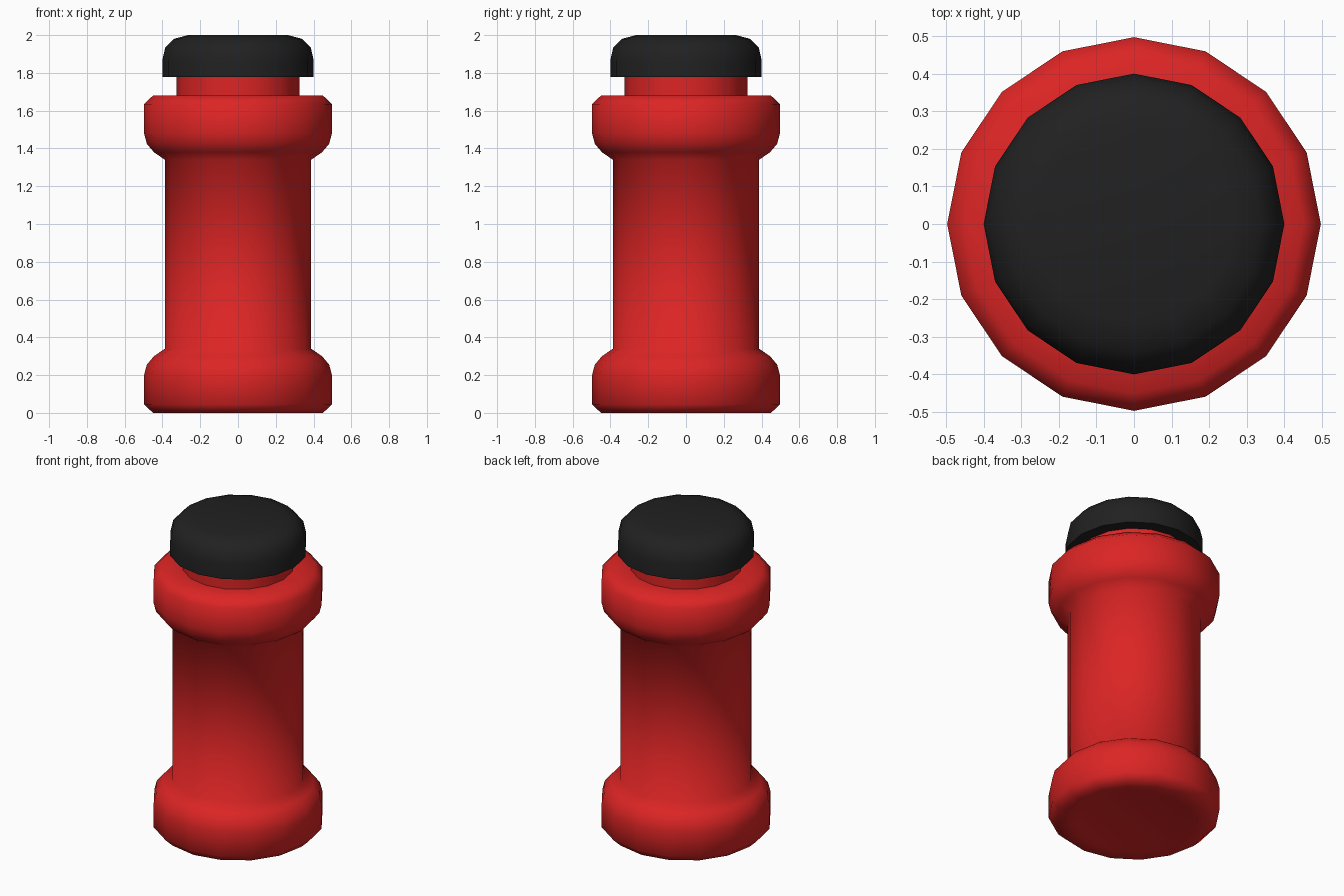
import bpy, bmesh, math

if "Cube" in bpy.data.objects:
    bpy.data.objects.remove(bpy.data.objects["Cube"])

SIDES = 16


def material(name, color):
    m = bpy.data.materials.new(name)
    m.diffuse_color = (*color, 1)
    m.use_nodes = True
    m.node_tree.nodes["Principled BSDF"].inputs["Base Color"].default_value = m.diffuse_color
    return m


def lathe(name, profile, mat):
    """Spin a (radius, height) profile around z; zero radius makes a pole."""
    bm = bmesh.new()
    rings = []
    for r, z in profile:
        if r == 0:
            rings.append([bm.verts.new((0, 0, z))] * SIDES)
        else:
            rings.append([bm.verts.new((r * math.cos(2 * math.pi * i / SIDES),
                                        r * math.sin(2 * math.pi * i / SIDES), z))
                          for i in range(SIDES)])
    for low, high in zip(rings, rings[1:]):
        for i in range(SIDES):
            j = (i + 1) % SIDES
            quad = [low[i], low[j], high[j], high[i]]
            bm.faces.new(list(dict.fromkeys(quad)))
    bmesh.ops.recalc_face_normals(bm, faces=bm.faces)
    mesh = bpy.data.meshes.new(name)
    bm.to_mesh(mesh)
    bm.free()
    mesh.materials.append(mat)
    ob = bpy.data.objects.new(name, mesh)
    bpy.context.collection.objects.link(ob)
    bpy.ops.object.select_all(action='DESELECT')
    ob.select_set(True)
    bpy.context.view_layer.objects.active = ob
    bpy.ops.object.shade_smooth_by_angle(angle=math.radians(65))
    return ob


red = material("red", (0.72, 0.018, 0.018))
black = material("black", (0.015, 0.015, 0.015))

# Bottle: base bulge, straight waist, upper bulge and neck
lathe("bottle_body", [
    (0, 0.015), (0.32, 0.01), (0.365, 0), (0.45, 0), (0.497, 0.045),
    (0.497, 0.2), (0.483, 0.255), (0.445, 0.3), (0.387, 0.34),
    (0.387, 1.34), (0.445, 1.38), (0.483, 1.425), (0.497, 1.48),
    (0.497, 1.635), (0.45, 1.68), (0.325, 1.68), (0.325, 1.79), (0, 1.79)], red)

# Cap: overhanging with a rounded top edge
lathe("cap", [
    (0, 1.777), (0.4, 1.777), (0.4, 1.87), (0.385, 1.935),
    (0.34, 1.98), (0.265, 2.0), (0, 2.0)], black)
